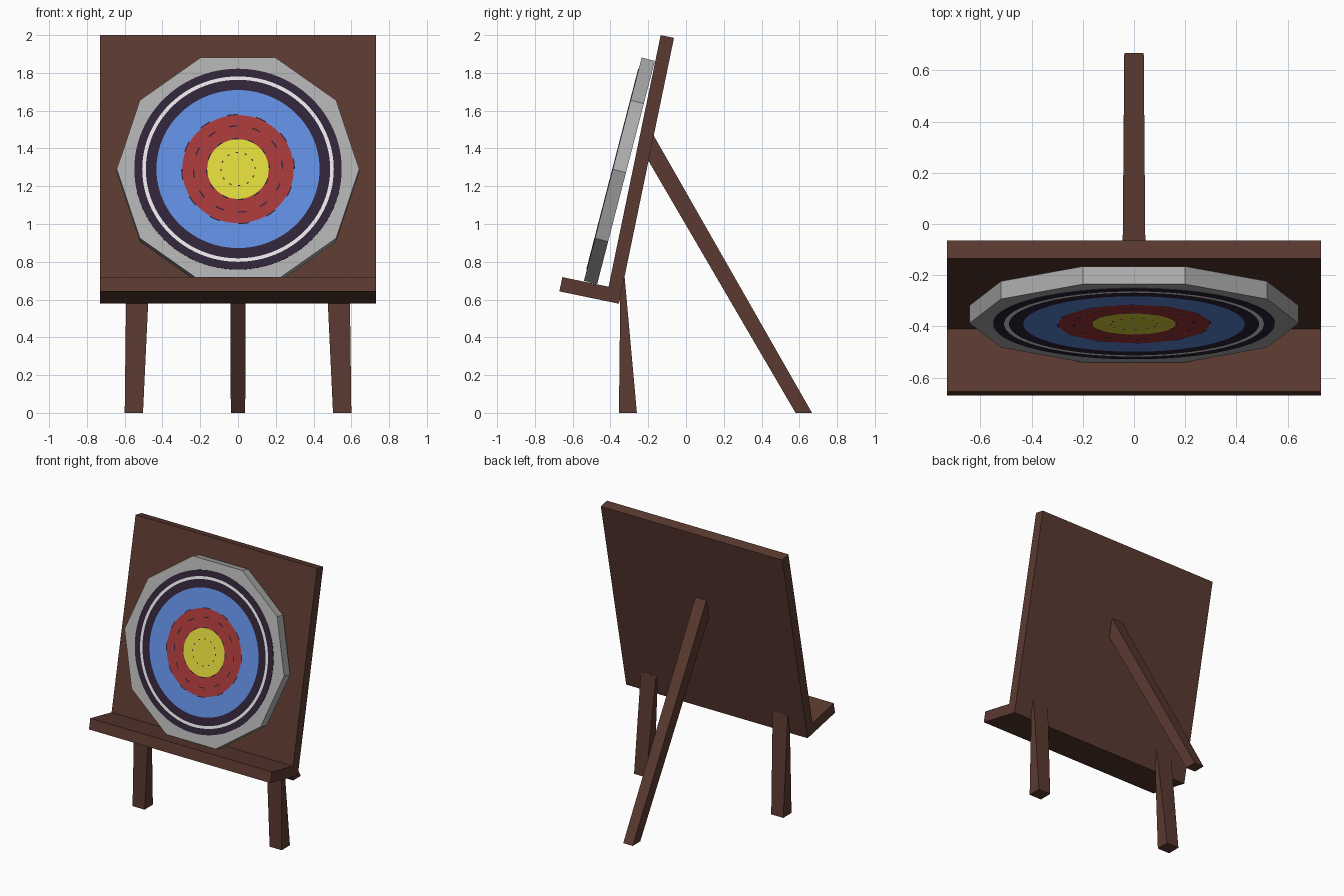
import bpy, bmesh, math
from mathutils import Matrix, Vector

if "Cube" in bpy.data.objects:
    bpy.data.objects.remove(bpy.data.objects["Cube"])


def material(name, r, g, b):
    """Flat colour given as sRGB 0-255, stored as linear."""
    lin = [((c / 255 + 0.055) / 1.055) ** 2.4 for c in (r, g, b)]
    m = bpy.data.materials.new(name)
    m.diffuse_color = (*lin, 1)
    m.use_nodes = True
    m.node_tree.nodes["Principled BSDF"].inputs["Base Color"].default_value = m.diffuse_color
    return m


WOOD = material("dark_wood", 91, 58, 49)
GREY = material("rim_grey", 174, 174, 174)
RINGS = [material("yellow", 222, 214, 58), material("red", 166, 56, 56),
         material("blue", 95, 140, 222), material("ink", 48, 35, 56),
         material("white", 230, 228, 230)]
YELLOW, RED, BLUE, INK, WHITE = range(5)


def finish(name, bm, mats):
    bmesh.ops.recalc_face_normals(bm, faces=bm.faces)
    me = bpy.data.meshes.new(name)
    bm.to_mesh(me)
    bm.free()
    for m in mats:
        me.materials.append(m)
    ob = bpy.data.objects.new(name, me)
    bpy.context.collection.objects.link(ob)
    return ob


def loft(name, a, b, mat):
    """Solid between two matching outlines."""
    bm = bmesh.new()
    va = [bm.verts.new(p) for p in a]
    vb = [bm.verts.new(p) for p in b]
    n = len(va)
    bm.faces.new(va)
    bm.faces.new(vb[::-1])
    for i in range(n):
        j = (i + 1) % n
        bm.faces.new((va[i], vb[i], vb[j], va[j]))
    return finish(name, bm, [mat])


def rect(x0, x1, y0, y1, z):
    return [(x0, y0, z), (x1, y0, z), (x1, y1, z), (x0, y1, z)]


# Leaning board with its ledge, one L-shaped profile across the width
TILT = math.radians(11.7)
up = Vector((0, math.sin(TILT), math.cos(TILT)))
front = Vector((0, -math.cos(TILT), math.sin(TILT)))
corner = Vector((0, -0.355, 0.578))
profile = [(0, 0), (0.322, 0), (0.322, 0.077), (0.072, 0.077),
           (0.072, 1.437), (0, 1.437)]
outline = [corner + front * f + up * u for f, u in profile]
W = Vector((0.73, 0, 0))
loft("board_and_ledge", [p - W for p in outline], [p + W for p in outline], WOOD)

# Tapered front legs, tops sunk into the board
for side, s in (("left", -1), ("right", 1)):
    loft("front_leg_" + side,
         rect(s * 0.503, s * 0.60, -0.355, -0.26, 0),
         rect(s * 0.469, s * 0.591, -0.347, -0.325, 0.72), WOOD)

# Rear prop leg
loft("rear_leg",
     [(-0.038, 0.58, 0), (0.038, 0.58, 0), (0.038, 0.667, 0), (-0.038, 0.667, 0)],
     [(-0.045, -0.205, 1.345), (0.045, -0.205, 1.345),
      (0.045, -0.175, 1.475), (-0.045, -0.175, 1.475)], WOOD)

# Ten-sided target body; local -y is the painted side
pose = (Matrix.Translation((0, -0.3875, 1.29))
        @ Matrix.Rotation(-math.radians(14.5), 4, 'X'))


def circle(r, n, y):
    return [Vector((r * math.cos(2 * math.pi * i / n), y,
                    r * math.sin(2 * math.pi * i / n))) for i in range(n)]


loft("target_body", [pose @ p for p in circle(0.642, 10, 0)],
     [pose @ p for p in circle(0.642, 10, 0.072)], GREY)

# Painted rings: outer radius, colour, share of ink dashes (of 8 steps)
bands = [(0.088, YELLOW, 0), (0.094, YELLOW, 2), (0.163, YELLOW, 0),
         (0.170, RED, 3), (0.232, RED, 0), (0.239, RED, 3), (0.295, RED, 0),
         (0.301, BLUE, 3), (0.432, BLUE, 0), (0.488, INK, 0),
         (0.507, WHITE, 0), (0.549, INK, 0)]
SEG = 96
bm = bmesh.new()
prev = None
for radius, colour, dash in bands:
    ring = [bm.verts.new(p) for p in circle(radius, SEG, -0.003)]
    if prev is None:
        bm.faces.new(ring).material_index = colour
    else:
        for i in range(SEG):
            j = (i + 1) % SEG
            f = bm.faces.new((prev[i], prev[j], ring[j], ring[i]))
            f.material_index = INK if i % 8 < dash else colour
    prev = ring
# thin edge back to the body
back = [bm.verts.new(p) for p in circle(0.549, SEG, 0.001)]
for i in range(SEG):
    j = (i + 1) % SEG
    bm.faces.new((prev[i], prev[j], back[j], back[i])).material_index = INK
bmesh.ops.transform(bm, matrix=pose, verts=bm.verts)
bm.normal_update()
face = finish("target_rings", bm, RINGS)
# make sure the painted sheet faces outward
if face.data.polygons[0].normal.y > 0:
    face.data.flip_normals()
